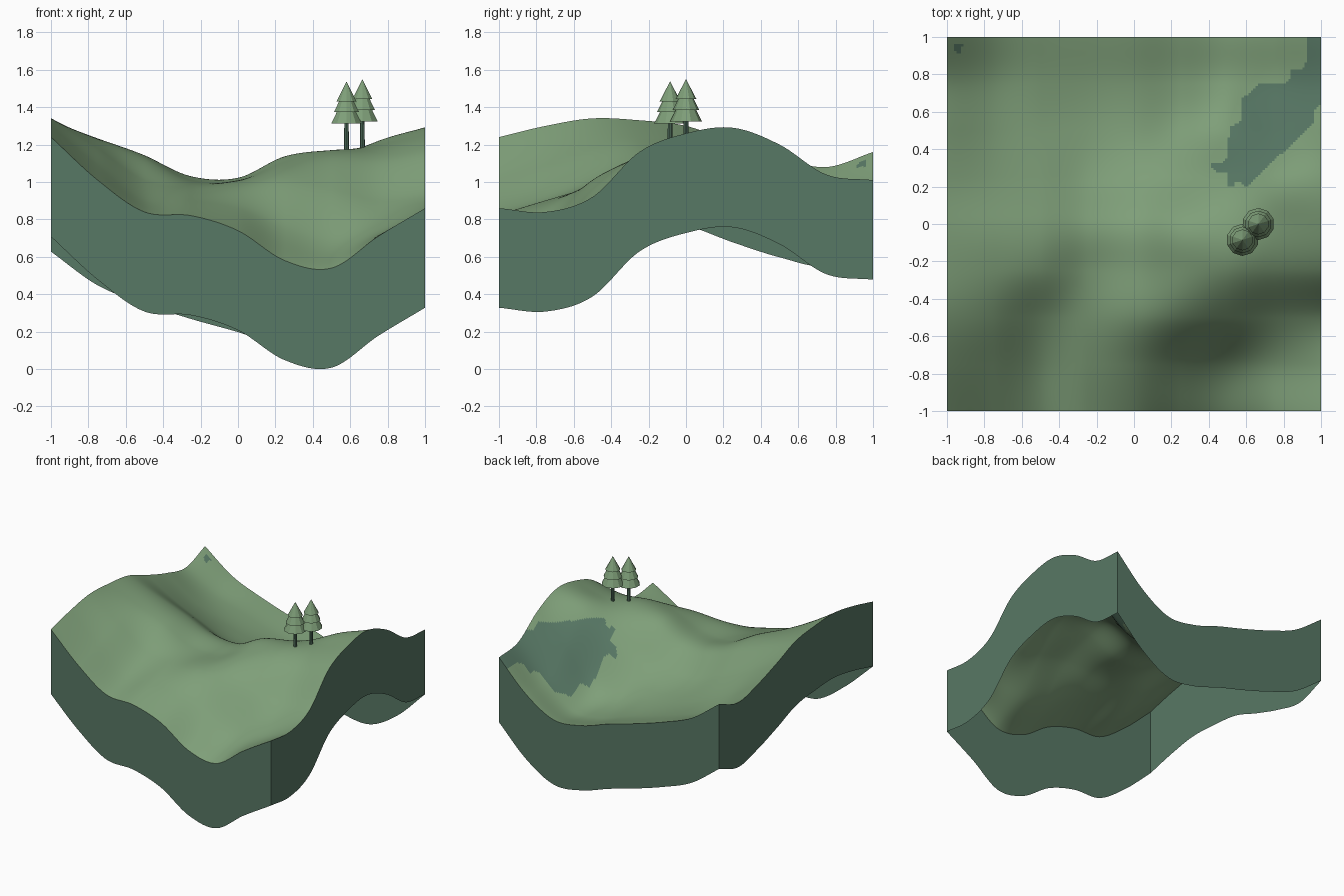
import bpy
import bmesh
from math import floor
from mathutils import Vector

cube = bpy.data.objects.get("Cube")
if cube:
    bpy.data.objects.remove(cube, do_unlink=True)


def make_material(name, colour):
    mat = bpy.data.materials.new(name)
    mat.use_nodes = True
    mat.diffuse_color = (*colour, 1)
    shader = mat.node_tree.nodes["Principled BSDF"]
    shader.inputs["Base Color"].default_value = (*colour, 1)
    shader.inputs["Roughness"].default_value = 0.9
    return mat


LIGHT = make_material("light_meadow_green", (0.21, 0.345, 0.19))
DARK = make_material("dark_forest_green", (0.097, 0.188, 0.13))

# Terrain heights in hundredths: rows run front to back, columns left edge to right edge
HEIGHTS = [
    [124, 101, 84, 82, 74, 58, 54, 71, 86],
    [130, 109, 91, 90, 86, 75, 68, 74, 84],
    [134, 118, 101, 97, 99, 101, 96, 90, 92],
    [133, 123, 113, 101, 101, 111, 114, 112, 116],
    [130, 121, 112, 102, 101, 112, 116, 120, 126],
    [121, 107, 96, 86, 85, 90, 103, 120, 129],
    [113, 97, 87, 79, 74, 68, 72, 98, 120],
    [108, 93, 85, 77, 70, 62, 61, 79, 104],
    [116, 98, 88, 80, 73, 65, 63, 77, 101],
]
SPANS = len(HEIGHTS) - 1
CELLS = 160


def spline(values, t):
    """Smooth curve through evenly spaced values, t from -1 to 1."""
    u = (t + 1) / 2 * SPANS
    i = min(max(floor(u), 0), SPANS - 1)
    f = u - i
    b, c = values[i], values[i + 1]
    a = values[i - 1] if i > 0 else 2 * b - c
    d = values[i + 2] if i + 2 <= SPANS else 2 * c - b
    return b + f / 2 * (c - a + f * (2 * a - 5 * b + 4 * c - d + f * (3 * (b - c) + d - a)))


def ground(x, y):
    return spline([spline(row, x) for row in HEIGHTS], y) / 100


# Outlines of the dark ground patches, seen from above
PATCHES = [
    [(.5, .2), (.53, .2), (.55, .23), (.58, .22), (.6, .195), (.97, .55), (.96, .6),
     (1.1, .74), (1.1, 1.1), (.92, 1.1), (.92, .86), (.9, .83), (.84, .83), (.83, .77),
     (.81, .75), (.67, .75), (.58, .67), (.58, .55), (.51, .52), (.5, .35), (.47, .33),
     (.42, .33), (.41, .3), (.44, .28), (.5, .28)],
    [(-.965, .93), (-.95, .915), (-.925, .92), (-.915, .965), (-.965, .965)],
]


def inside(x, y, outline):
    hit = False
    for (ax, ay), (bx, by) in zip(outline, outline[1:] + outline[:1]):
        if (ay > y) != (by > y) and x < ax + (y - ay) * (bx - ax) / (by - ay):
            hit = not hit
    return hit


def add_object(name, bm, materials):
    mesh = bpy.data.meshes.new(name)
    bm.to_mesh(mesh)
    bm.free()
    for mat in materials:
        mesh.materials.append(mat)
    obj = bpy.data.objects.new(name, mesh)
    bpy.context.collection.objects.link(obj)
    return obj


# Rolling ground surface
bm = bmesh.new()
bmesh.ops.create_grid(bm, x_segments=CELLS, y_segments=CELLS, size=1)
for v in bm.verts:
    v.co.z = ground(v.co.x, v.co.y)
for face in bm.faces:
    face.smooth = True
    centre = face.calc_center_median()
    face.material_index = int(any(inside(centre.x, centre.y, p) for p in PATCHES))
add_object("ground_surface", bm, [LIGHT, DARK])

# Side walls that follow the edge of the ground, open underneath
steps = [-1 + 2 * i / CELLS for i in range(CELLS + 1)]
sides = [
    [(t, -1) for t in steps],
    [(1, t) for t in steps],
    [(-t, 1) for t in steps],
    [(-1, -t) for t in steps],
]
depth = min(ground(x, y) for side in sides for x, y in side)
bm = bmesh.new()
for side in sides:
    top = [bm.verts.new((x, y, ground(x, y))) for x, y in side]
    low = [bm.verts.new(v.co - Vector((0, 0, depth))) for v in top]
    for i in range(CELLS):
        bm.faces.new((low[i], low[i + 1], top[i + 1], top[i]))
add_object("side_walls", bm, [DARK])


def add_cone(bm, x, y, low, high, r_low, r_high, sides=10):
    made = bmesh.ops.create_cone(bm, cap_ends=True, segments=sides,
                                 radius1=r_low, radius2=r_high, depth=high - low)
    bmesh.ops.translate(bm, verts=made["verts"], vec=(x, y, (low + high) / 2))


# Two pine trees: thin trunk and three stacked tiers
for name, x, y, tip in (("front_tree", .58, -.085, 1.538), ("rear_tree", .665, 0, 1.55)):
    bm = bmesh.new()
    add_cone(bm, x, y, ground(x, y) - .02, tip - .2, .014, .012)
    add_object(name + "_trunk", bm, [DARK])
    bm = bmesh.new()
    for drop, rise, wide, narrow in ((.226, .09, .086, .04), (.165, .08, .071, .03),
                                     (.107, .107, .056, 0)):
        add_cone(bm, x, y, tip - drop, tip - drop + rise, wide, narrow)
    add_object(name + "_foliage", bm, [LIGHT])
